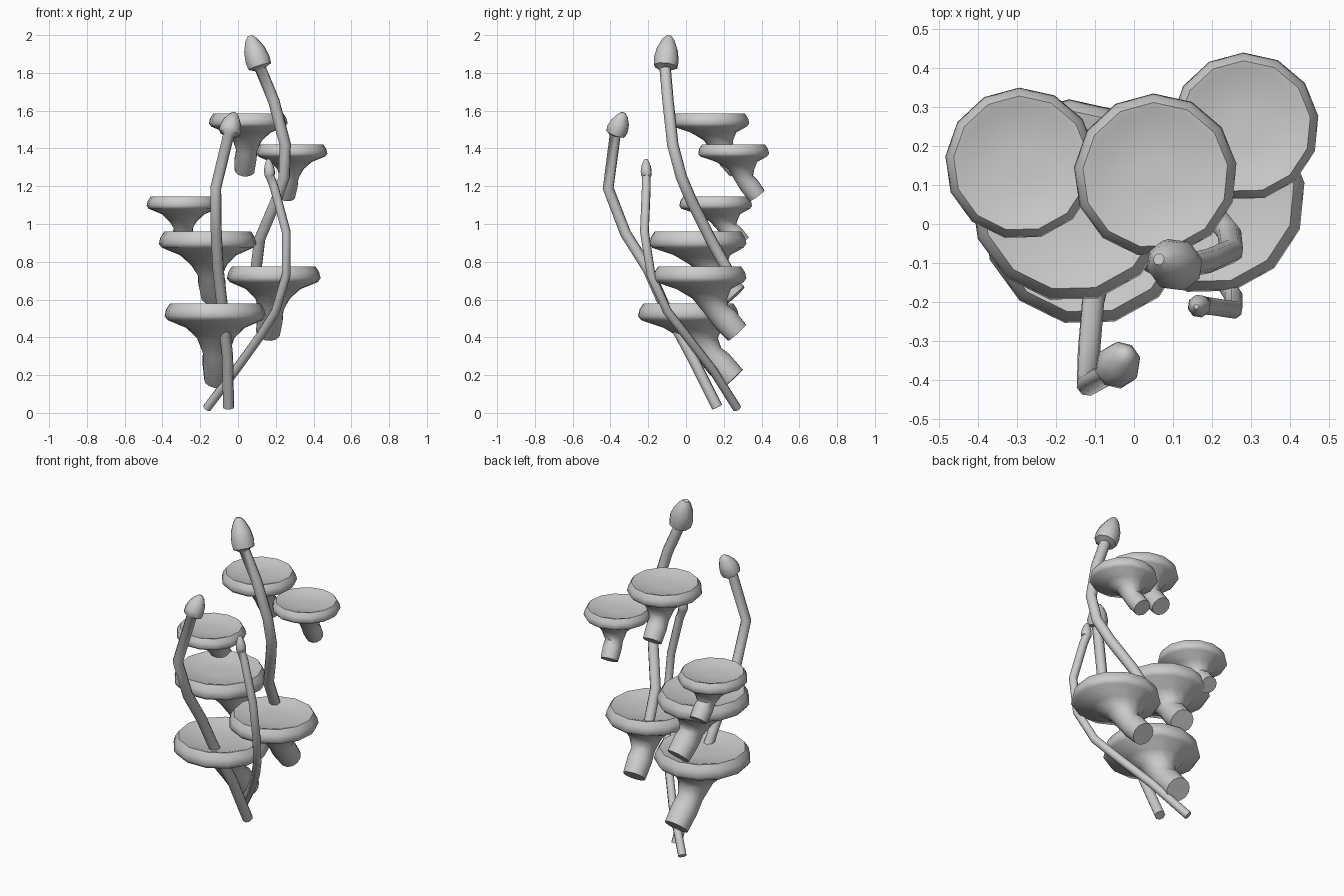
import bpy, bmesh, math
from mathutils import Vector

if "Cube" in bpy.data.objects:
    bpy.data.objects.remove(bpy.data.objects["Cube"])

UP = Vector((0, 0, 1))


def sweep(name, rings, sides, angle=50):
    """Skin round rings (centre, radius, direction) into a closed tube."""
    bm = bmesh.new()
    loops = []
    for c, r, t in rings:
        t = t.normalized()
        u = (Vector((1, 0, 0)) - t * t.x).normalized()
        v = t.cross(u)
        loops.append([bm.verts.new(c + r * (math.cos(a) * u + math.sin(a) * v))
                      for a in (2 * math.pi * (i + 0.3) / sides for i in range(sides))])
    for a, b in zip(loops, loops[1:]):
        for i in range(sides):
            j = (i + 1) % sides
            bm.faces.new((a[i], a[j], b[j], b[i]))
    bm.faces.new(loops[0])
    bm.faces.new(loops[-1])
    bmesh.ops.recalc_face_normals(bm, faces=bm.faces)
    me = bpy.data.meshes.new(name)
    bm.to_mesh(me)
    bm.free()
    ob = bpy.data.objects.new(name, me)
    bpy.context.collection.objects.link(ob)
    bpy.context.view_layer.objects.active = ob
    ob.select_set(True)
    bpy.ops.object.shade_smooth_by_angle(angle=math.radians(angle))
    ob.select_set(False)


# Cap profile: radius, height and backward drift relative to the cap size
PROFILE = [(0.22, -0.10, 0), (0.62, -0.085, 0), (0.80, -0.02, 0), (0.89, 0.0, 0),
           (0.97, -0.12, 0), (1.0, -0.25, 0), (0.94, -0.33, 0), (0.58, -0.48, 0.09),
           (0.37, -0.68, 0.22)]


def shelf_cap(name, x, y, top, R, dx, dy, dz):
    """Flat cap with a funnel underside and a stem bent towards the back."""
    rings = [(Vector((x + dx * d, y + d * R, top + h * R)), r * R, UP)
             for r, h, d in PROFILE]
    end = Vector((x + dx, y + dy, top + dz))
    elbow = Vector((x + dx * 0.5, y + 0.46 * dy, top + 0.66 * dz))
    axis = elbow - end
    rings.append((elbow, 0.265 * R, axis.normalized() + UP * 0.9))
    rings.append((elbow.lerp(end, 0.4), 0.28 * R, axis))
    rings.append((end, 0.26 * R, axis))
    sweep(name, rings, 13)


def stalk(name, path, r, head_r, head_len, tip):
    """Thin bent stalk ending in a blunt bud that points to the tip."""
    pts = [Vector(p) for p in path]
    rings = []
    for i, p in enumerate(pts):
        t = pts[min(i + 1, len(pts) - 1)] - pts[max(i - 1, 0)]
        rings.append((p, r, t))
    d = (Vector(tip) - pts[-1]).normalized()
    for f, k in ((0.08, 0.95), (0.3, 1.0), (0.6, 0.85), (0.88, 0.5), (1.0, 0.22)):
        rings.append((pts[-1] + d * head_len * f, head_r * k, d))
    sweep(name, rings, 8)


# Shelf caps, top to bottom
shelf_cap("shelf_cap_top", 0.055, 0.125, 1.585, 0.21, -0.02, 0.15, -0.30)
shelf_cap("shelf_cap_upper_right", 0.285, 0.25, 1.42, 0.19, -0.03, 0.125, -0.27)
shelf_cap("shelf_cap_upper_left", -0.29, 0.155, 1.145, 0.195, 0.0, 0.14, -0.25)
shelf_cap("shelf_cap_middle_left", -0.16, 0.06, 0.96, 0.26, 0.03, 0.20, -0.34)
shelf_cap("shelf_cap_middle_right", 0.19, 0.07, 0.775, 0.25, -0.03, 0.20, -0.35)
shelf_cap("shelf_cap_bottom", -0.12, 0.01, 0.58, 0.27, 0.01, 0.24, -0.40)

# Tall stalk
stalk("stalk_tall",
      [(0.09, 0.24, 0.72), (0.115, 0.13, 0.92), (0.2, 0.03, 1.12), (0.245, -0.025, 1.25),
       (0.25, -0.07, 1.42), (0.19, -0.095, 1.65), (0.12, -0.11, 1.82)],
      0.031, 0.068, 0.185, (0.062, -0.09, 2.0))
# Left stalk
stalk("stalk_left",
      [(-0.05, 0.165, 0.03), (-0.055, 0.03, 0.3), (-0.085, -0.12, 0.58),
       (-0.105, -0.2, 0.76), (-0.115, -0.32, 0.95), (-0.118, -0.412, 1.19),
       (-0.05, -0.375, 1.47)],
      0.03, 0.058, 0.13, (-0.015, -0.325, 1.6))
# Right stalk
stalk("stalk_right",
      [(-0.165, 0.27, 0.025), (-0.01, 0.14, 0.23), (0.12, 0.0, 0.41), (0.2, -0.1, 0.54),
       (0.255, -0.185, 0.73), (0.255, -0.22, 0.96), (0.19, -0.21, 1.2), (0.17, -0.21, 1.25)],
      0.024, 0.03, 0.095, (0.16, -0.212, 1.345))
